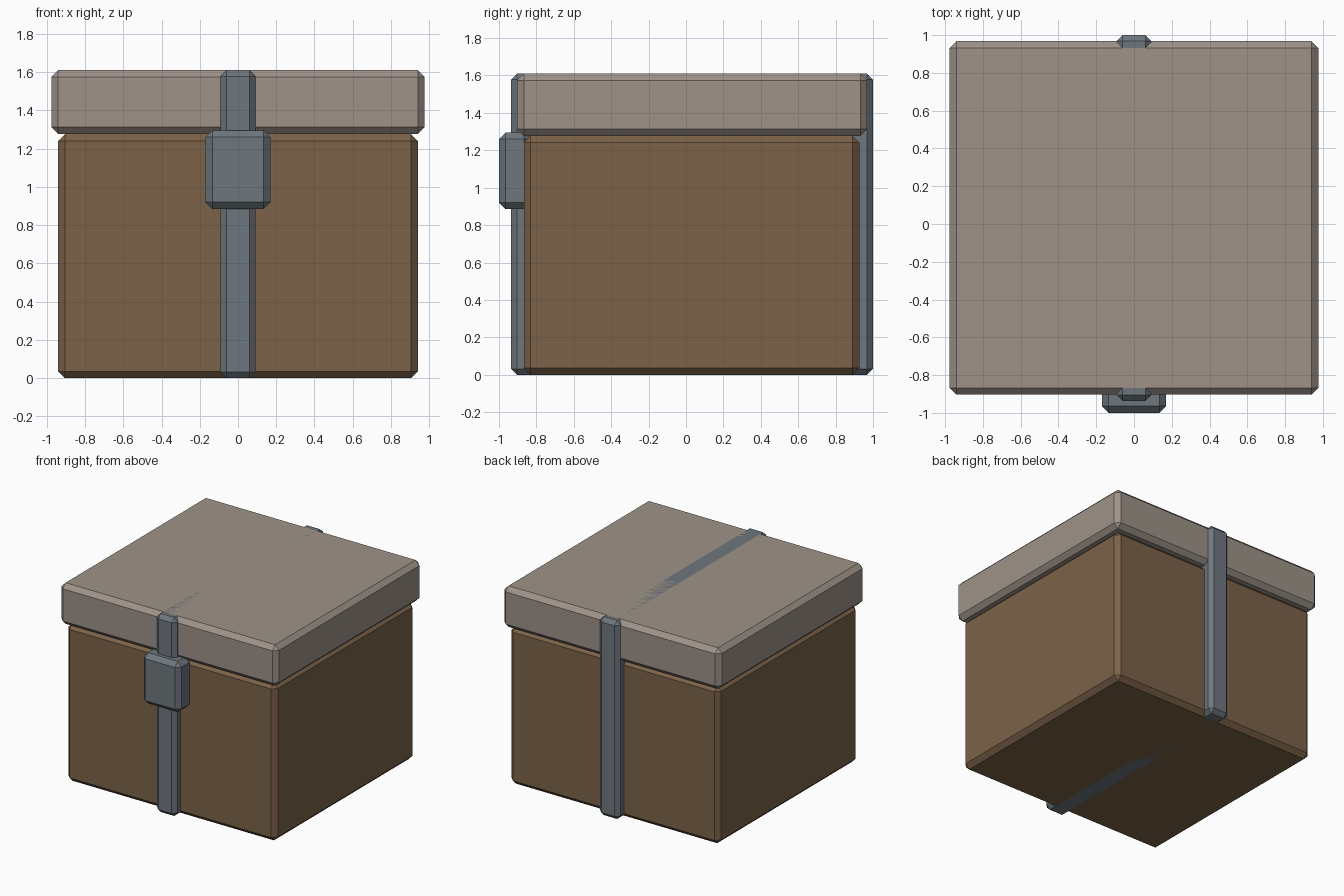
import bpy, bmesh

if "Cube" in bpy.data.objects:
    bpy.data.objects.remove(bpy.data.objects["Cube"])


def material(name, color):
    m = bpy.data.materials.new(name)
    m.diffuse_color = (*color, 1)
    m.use_nodes = True
    m.node_tree.nodes["Principled BSDF"].inputs["Base Color"].default_value = m.diffuse_color
    return m


def chamfered_box(name, lo, hi, chamfer, mat):
    bm = bmesh.new()
    bmesh.ops.create_cube(bm, size=1)
    for v in bm.verts:
        v.co = [l + (c + 0.5) * (h - l) for c, l, h in zip(v.co, lo, hi)]
    bmesh.ops.bevel(bm, geom=bm.edges[:], offset=chamfer, segments=1,
                    affect='EDGES', profile=0.5)
    bmesh.ops.recalc_face_normals(bm, faces=bm.faces[:])
    mesh = bpy.data.meshes.new(name)
    bm.to_mesh(mesh)
    bm.free()
    mesh.materials.append(mat)
    obj = bpy.data.objects.new(name, mesh)
    bpy.context.collection.objects.link(obj)
    return obj


brown = material("brown_board", (0.20, 0.123, 0.067))
taupe = material("taupe_lid", (0.342, 0.29, 0.25))
steel = material("grey_steel", (0.155, 0.185, 0.21))

# Box body and overhanging lid
chamfered_box("box_body", (-0.94, -0.867, 0), (0.94, 0.927, 1.277), 0.036, brown)
chamfered_box("lid", (-0.976, -0.903, 1.277), (0.976, 0.968, 1.61), 0.036, taupe)

# Strap running right through, flush with top and bottom
chamfered_box("strap", (-0.092, -0.936, 0), (0.092, 1.0, 1.61), 0.032, steel)

# Clasp on the front
chamfered_box("clasp", (-0.17, -1.0, 0.885), (0.17, -0.83, 1.296), 0.036, steel)
